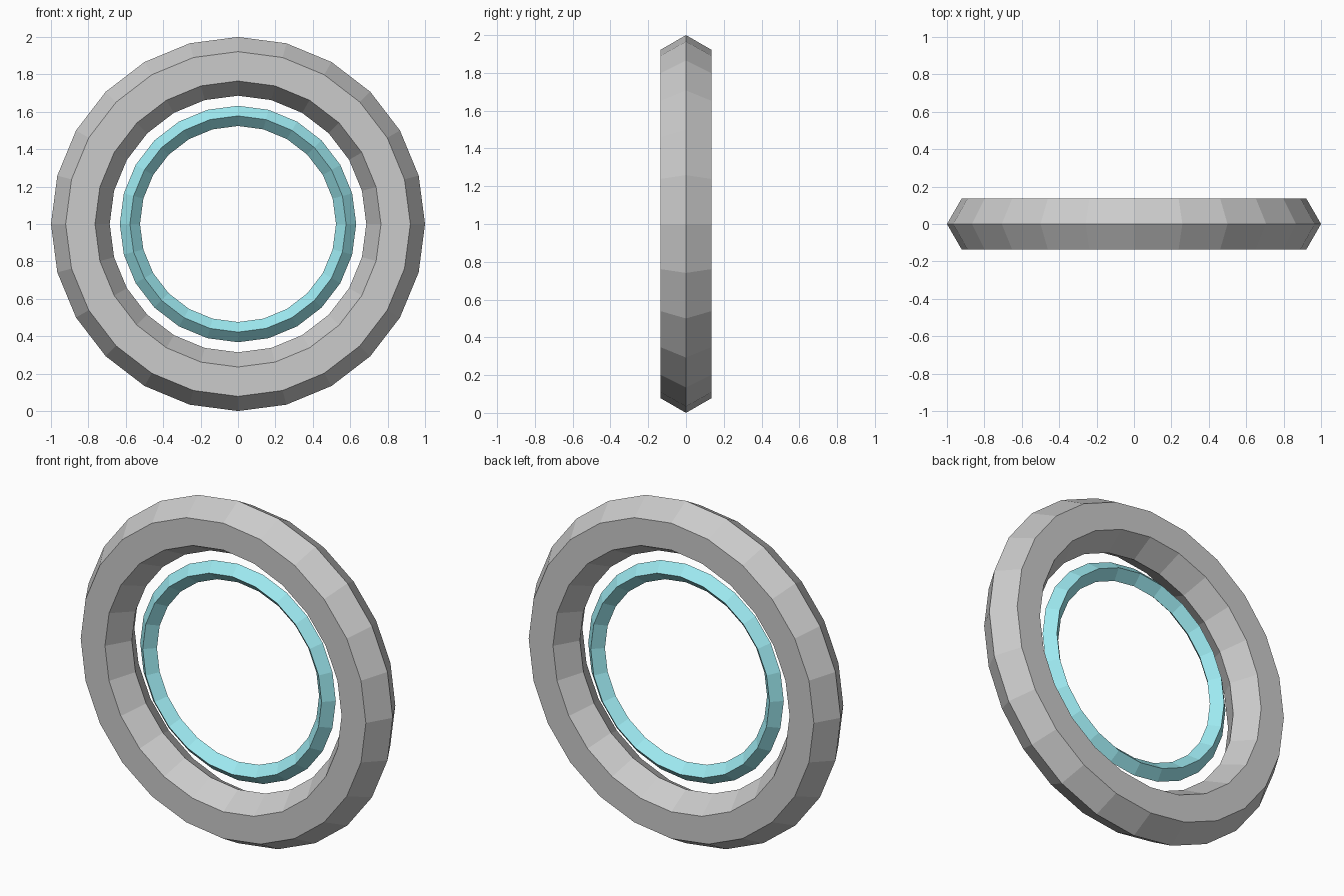
import bpy
import math

if "Cube" in bpy.data.objects:
    bpy.data.objects.remove(bpy.data.objects["Cube"])


def ring(name, major_radius, minor_radius, minor_sides):
    """Upright faceted ring facing -y, centred at z = 1."""
    bpy.ops.mesh.primitive_torus_add(
        major_segments=24, minor_segments=minor_sides,
        major_radius=major_radius, minor_radius=minor_radius,
        location=(0, 0, 1), rotation=(math.pi / 2, 0, 0))
    obj = bpy.context.object
    obj.name = name
    bpy.ops.object.transform_apply(location=False, rotation=True, scale=False)
    bpy.ops.object.shade_flat()
    return obj


# Thick outer frame with a six-sided section
ring("outer_ring", 0.843, 0.157, 6)

# Thin glowing inner ring with a diamond section
inner = ring("inner_ring", 0.578, 0.054, 4)
cyan = bpy.data.materials.new("cyan")
cyan.diffuse_color = (0.34, 0.82, 0.88, 1)
cyan.use_nodes = True
cyan.node_tree.nodes["Principled BSDF"].inputs["Base Color"].default_value = cyan.diffuse_color
inner.data.materials.append(cyan)
